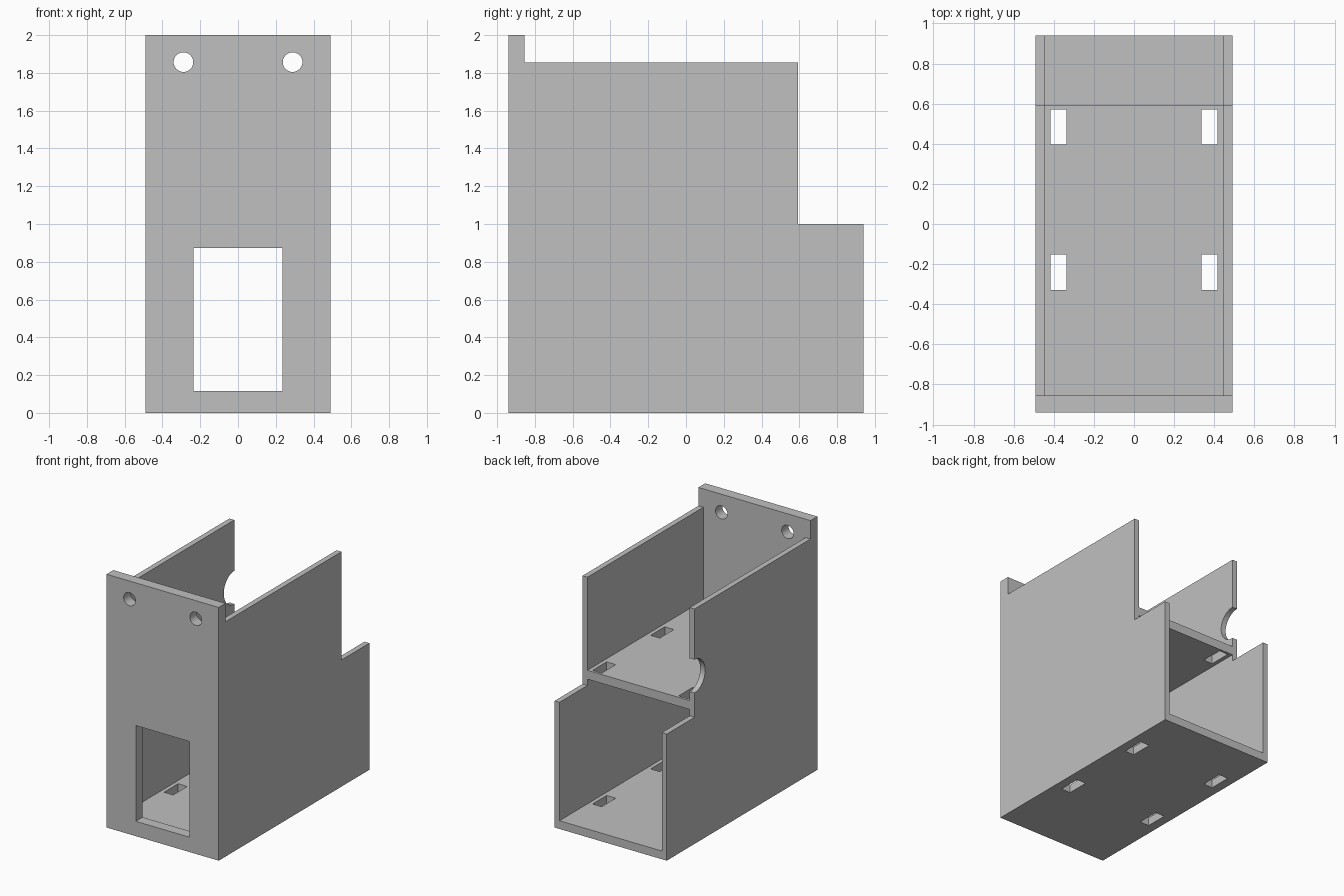
import bpy
import bmesh
from math import sin, cos, pi
from mathutils import Matrix, Vector

cube = bpy.data.objects.get("Cube")
if cube:
    bpy.data.objects.remove(cube, do_unlink=True)

# Overall sizes
HALF_W, HALF_L, HEIGHT = 0.49, 0.94, 2.0
WALL, FRONT, FLOOR = 0.043, 0.085, 0.065
INNER = HALF_W - WALL
FRONT_INNER = -HALF_L + FRONT
STEP_Y, STEP_Z, WALL_TOP = 0.592, 1.0, 1.855
SHELF_Z, SHELF_T = 1.05, 0.07

grey = bpy.data.materials.new("plain grey")
grey.use_nodes = True
colour = (0.53, 0.53, 0.53, 1)
grey.diffuse_color = colour
grey.node_tree.nodes["Principled BSDF"].inputs["Base Color"].default_value = colour


def finish(name, bm):
    bmesh.ops.recalc_face_normals(bm, faces=bm.faces)
    mesh = bpy.data.meshes.new(name)
    bm.to_mesh(mesh)
    bm.free()
    mesh.materials.append(grey)
    obj = bpy.data.objects.new(name, mesh)
    bpy.context.collection.objects.link(obj)
    return obj


def add_box(bm, low, high):
    low, high = Vector(low), Vector(high)
    place = Matrix.Translation((low + high) / 2) @ Matrix.Diagonal((high - low).to_4d())
    bmesh.ops.create_cube(bm, size=1, matrix=place)


def box(name, low, high):
    bm = bmesh.new()
    add_box(bm, low, high)
    return finish(name, bm)


def cut(obj, cutter_bm):
    """Subtract the cutter shapes, apply the result and drop the cutter."""
    cutter = finish("cutter", cutter_bm)
    cutter.hide_render = True
    mod = obj.modifiers.new("openings", 'BOOLEAN')
    mod.operation = 'DIFFERENCE'
    mod.solver = 'EXACT'
    mod.object = cutter
    bpy.context.view_layer.objects.active = obj
    bpy.ops.object.modifier_apply(modifier=mod.name)
    bpy.data.objects.remove(cutter, do_unlink=True)


def side_wall(name, x, notch):
    """Stepped wall profile in y-z, optionally with a half-round notch."""
    profile = [(FRONT_INNER, 0), (HALF_L, 0), (HALF_L, STEP_Z), (STEP_Y, STEP_Z)]
    if notch:
        radius, centre, steps = 0.131, 1.323, 24
        for i in range(steps + 1):
            a = pi * i / steps
            profile.append((STEP_Y - radius * sin(a), centre - radius * cos(a)))
    profile += [(STEP_Y, WALL_TOP), (FRONT_INNER, WALL_TOP)]
    bm = bmesh.new()
    face = bm.faces.new([bm.verts.new((x, y, z)) for y, z in profile])
    new = bmesh.ops.extrude_face_region(bm, geom=[face])["geom"]
    moved = [v for v in new if isinstance(v, bmesh.types.BMVert)]
    bmesh.ops.translate(bm, verts=moved, vec=(WALL, 0, 0))
    return finish(name, bm)


def slotted_panel(name, z, thickness, back):
    """Horizontal panel with four rectangular slots."""
    panel = box(name, (-INNER, FRONT_INNER, z), (INNER, back, z + thickness))
    bm = bmesh.new()
    for x in (-0.376, 0.376):
        for y in (-0.241, 0.484):
            add_box(bm, (x - 0.04, y - 0.088, z - 0.1), (x + 0.04, y + 0.088, z + 0.2))
    cut(panel, bm)


# Front plate with a doorway and two round holes
plate = box("front_plate", (-HALF_W, -HALF_L, 0), (HALF_W, FRONT_INNER, HEIGHT))
holes = bmesh.new()
add_box(holes, (-0.235, -1.1, 0.117), (0.235, -0.7, 0.873))
for x in (-0.289, 0.289):
    bmesh.ops.create_cone(holes, cap_ends=True, segments=32, radius1=0.052, radius2=0.052,
                          depth=0.4, matrix=Matrix.Translation((x, -0.9, 1.857)) @ Matrix.Rotation(pi / 2, 4, 'X'))
cut(plate, holes)

# Side walls
side_wall("left_wall", INNER, False)
side_wall("right_wall", -HALF_W, True)

# Floor and upper shelf
slotted_panel("floor", 0, FLOOR, HALF_L)
slotted_panel("shelf", SHELF_Z, SHELF_T, STEP_Y)
